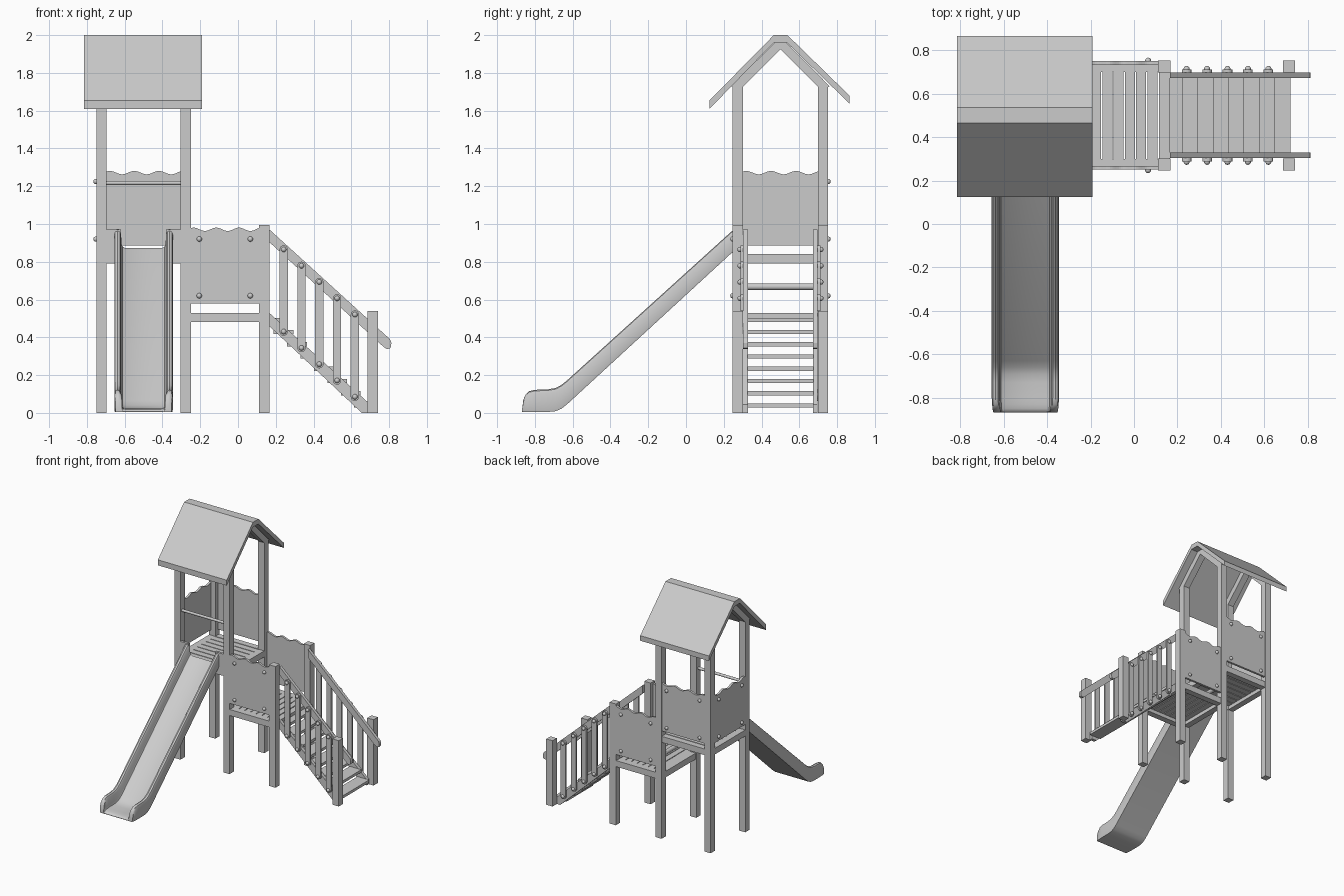
import bpy, bmesh, math
from mathutils import Vector

if "Cube" in bpy.data.objects:
    bpy.data.objects.remove(bpy.data.objects["Cube"])

CY = 0.5  # symmetry plane of the tower, deck and stairs


def mesh_object(name, bm, smooth=False):
    bmesh.ops.recalc_face_normals(bm, faces=bm.faces)
    me = bpy.data.meshes.new(name)
    bm.to_mesh(me)
    bm.free()
    ob = bpy.data.objects.new(name, me)
    bpy.context.collection.objects.link(ob)
    if smooth:
        bpy.ops.object.select_all(action='DESELECT')
        ob.select_set(True)
        bpy.context.view_layer.objects.active = ob
        bpy.ops.object.shade_smooth_by_angle(angle=math.radians(35))
    return ob


def prism(name, pts, axis, a, b):
    """Extrude a profile: (y, z) points along x, or (x, z) points along y."""
    bm = bmesh.new()
    place = (lambda p, d: (d, p[0], p[1])) if axis == 'x' else (lambda p, d: (p[0], d, p[1]))
    rings = [[bm.verts.new(place(p, d)) for p in pts] for d in (a, b)]
    n = len(pts)
    bm.faces.new(rings[0])
    bm.faces.new(rings[1])
    for i in range(n):
        j = (i + 1) % n
        bm.faces.new((rings[0][i], rings[0][j], rings[1][j], rings[1][i]))
    return mesh_object(name, bm)


def box(name, x0, x1, y0, y1, z0, z1):
    return prism(name, [(x0, z0), (x1, z0), (x1, z1), (x0, z1)], 'y', y0, y1)


def both_sides(name, pts, y0, y1):
    """Front and back copies of a profile extruded along y."""
    prism(name + "_front", pts, 'y', y0, y1)
    prism(name + "_back", pts, 'y', 2 * CY - y1, 2 * CY - y0)


def rect(x0, x1, z0, z1):
    return [(x0, z0), (x1, z0), (x1, z1), (x0, z1)]


def wavy(a0, a1, z0, z1):
    n = 36
    top = [(a1 + (a0 - a1) * i / n, z1 + 0.009 * math.cos(6 * math.pi * i / n + 0.8))
           for i in range(n + 1)]
    return [(a0, z0), (a1, z0)] + top


def bolt(x, y, z):
    bm = bmesh.new()
    bmesh.ops.create_uvsphere(bm, u_segments=12, v_segments=8, radius=0.014)
    bmesh.ops.translate(bm, verts=bm.verts, vec=(x, y, z))
    mesh_object("bolt", bm, True)


def bar(name, p, q, r):
    p, q = Vector(p), Vector(q)
    bm = bmesh.new()
    bmesh.ops.create_cone(bm, cap_ends=True, segments=16, radius1=r, radius2=r, depth=(q - p).length)
    bm.transform((q - p).to_track_quat('Z', 'Y').to_matrix().to_4x4())
    bmesh.ops.translate(bm, verts=bm.verts, vec=(p + q) / 2)
    mesh_object(name, bm, True)


# posts: tower, deck, stair foot
for name, x0, w, h in [("tower_post_left", -0.75, 0.055, 1.73), ("tower_post_right", -0.305, 0.055, 1.73),
                       ("deck_post", 0.11, 0.057, 0.995), ("stair_post", 0.685, 0.057, 0.54)]:
    both_sides(name, rect(x0, x0 + w, 0, h), 0.247, 0.302)

# tower floor frame and planks
both_sides("tower_beam", rect(-0.695, -0.305, 0.79, 0.84), 0.25, 0.30)
for x0 in (-0.75, -0.30):
    box("tower_side_beam", x0, x0 + 0.05, 0.302, 0.698, 0.79, 0.84)
for i in range(7):
    y = 0.305 + i * 0.0563
    box("tower_plank", -0.70, -0.30, y, y + 0.05, 0.82, 0.84)

# lower deck frame and planks
both_sides("deck_beam", rect(-0.25, 0.11, 0.48, 0.53), 0.25, 0.30)
box("deck_end_beam", 0.115, 0.165, 0.302, 0.698, 0.48, 0.53)
box("deck_inner_beam", -0.30, -0.25, 0.302, 0.698, 0.48, 0.53)
for i in range(7):
    x = -0.25 + i * 0.052
    box("deck_plank", x, x + 0.046, 0.30, 0.70, 0.51, 0.53)

# wavy panels with bolts
both_sides("deck_panel", wavy(-0.25, 0.11, 0.58, 0.972), 0.25, 0.268)
prism("back_panel", wavy(-0.695, -0.305, 0.885, 1.272), 'y', 0.732, 0.75)
prism("left_panel", wavy(0.302, 0.698, 0.885, 1.272), 'x', -0.75, -0.732)
for x in (-0.205, 0.065):
    for z in (0.62, 0.92):
        bolt(x, 0.248, z)
        bolt(x, 0.752, z)
for s in (-0.15, 0.15):
    for z in (0.92, 1.225):
        bolt(-0.5 + s, 0.752, z)
        bolt(-0.752, CY + s, z)

# hand bar above the slide, rung between deck and tower
bar("hand_bar", (-0.70, 0.272, 1.217), (-0.30, 0.272, 1.217), 0.011)
bar("climbing_rung", (-0.278, 0.30, 0.668), (-0.278, 0.70, 0.668), 0.018)

# roof and rafters
prism("roof", [(0.125, 1.655), (0.465, 2.0), (0.537, 2.0), (0.865, 1.68), (0.865, 1.638),
               (0.535, 1.96), (0.465, 1.96), (0.125, 1.61)], 'x', -0.815, -0.19)
for x0 in (-0.75, -0.305):
    prism("rafter", [(0.24, 1.73), (0.47, 1.962), (0.53, 1.962), (0.76, 1.73), (0.725, 1.70),
                     (0.50, 1.925), (0.275, 1.70)], 'x', x0, x0 + 0.055)

# stair stringers and handrails
both_sides("stringer", [(0.165, 0.46), (0.655, 0.0), (0.70, 0.0), (0.70, 0.045), (0.165, 0.53)], 0.303, 0.328)
both_sides("handrail", [(0.165, 0.905), (0.77, 0.35), (0.79, 0.337), (0.808, 0.343), (0.812, 0.37),
                        (0.805, 0.39), (0.165, 0.972)], 0.303, 0.328)

# balusters with rounded ends
for i in range(5):
    x, lo, hi, r = 0.242 + i * 0.0942, 0.43 - i * 0.0862, 0.865 - i * 0.0862, 0.022
    arc = [(r * math.cos(k * math.pi / 8), r * math.sin(k * math.pi / 8)) for k in range(9)]
    pts = [(x + a, hi + b) for a, b in arc] + [(x - a, lo - b) for a, b in arc]
    both_sides("baluster", pts, 0.288, 0.303)
    for z in (lo, hi):
        bolt(x, 0.286, z)
        bolt(x, 0.714, z)

# stair treads
for i in range(8):
    x1, z1 = 0.72 - i * 0.071, 0.05 + i * 0.0648
    box("tread", x1 - 0.105, x1, 0.326, 0.674, z1 - 0.022, z1)

# slide: channel section swept down the chute, (y, underside z, rim z)
stations = [(0.262, 0.855, 0.975), (0.24, 0.845, 0.96), (-0.63, 0.045, 0.172), (-0.66, 0.022, 0.148),
            (-0.69, 0.009, 0.132), (-0.73, 0.005, 0.125), (-0.80, 0.005, 0.122), (-0.83, 0.005, 0.115),
            (-0.85, 0.005, 0.095), (-0.861, 0.005, 0.07), (-0.867, 0.005, 0.022)]
half = [(0.152, 0), (0.155, 0.1), (0.155, 0.82), (0.150, 0.95), (0.138, 1.0), (0.126, 0.96),
        (0.119, 0.84), (0.117, 0.35), (0.112, 0.22), (0.098, 0.15)]
section = half + [(-x, t) for x, t in reversed(half)]
bm = bmesh.new()
rings = []
for k, (y, z0, z1) in enumerate(stations):
    taper = 1 - 0.012 * max(0, k - 6)
    ring = []
    for x, t in section:
        z = z0 + t * (z1 - z0)
        ring.append(bm.verts.new((-0.5 + x * taper, y, z)))
    rings.append(ring)
n = len(section)
for r0, r1 in zip(rings, rings[1:]):
    for i in range(n):
        j = (i + 1) % n
        bm.faces.new((r0[i], r0[j], r1[j], r1[i]))
bm.faces.new(rings[0])
bm.faces.new(rings[-1])
mesh_object("slide", bm, True)

# slide shoulders filling the gap to the posts
for s in (-1, 1):
    xs = sorted((-0.5 + s * 0.195, -0.5 + s * 0.12))
    box("slide_shoulder", xs[0], xs[1], 0.245, 0.265, 0.84, 0.972)
